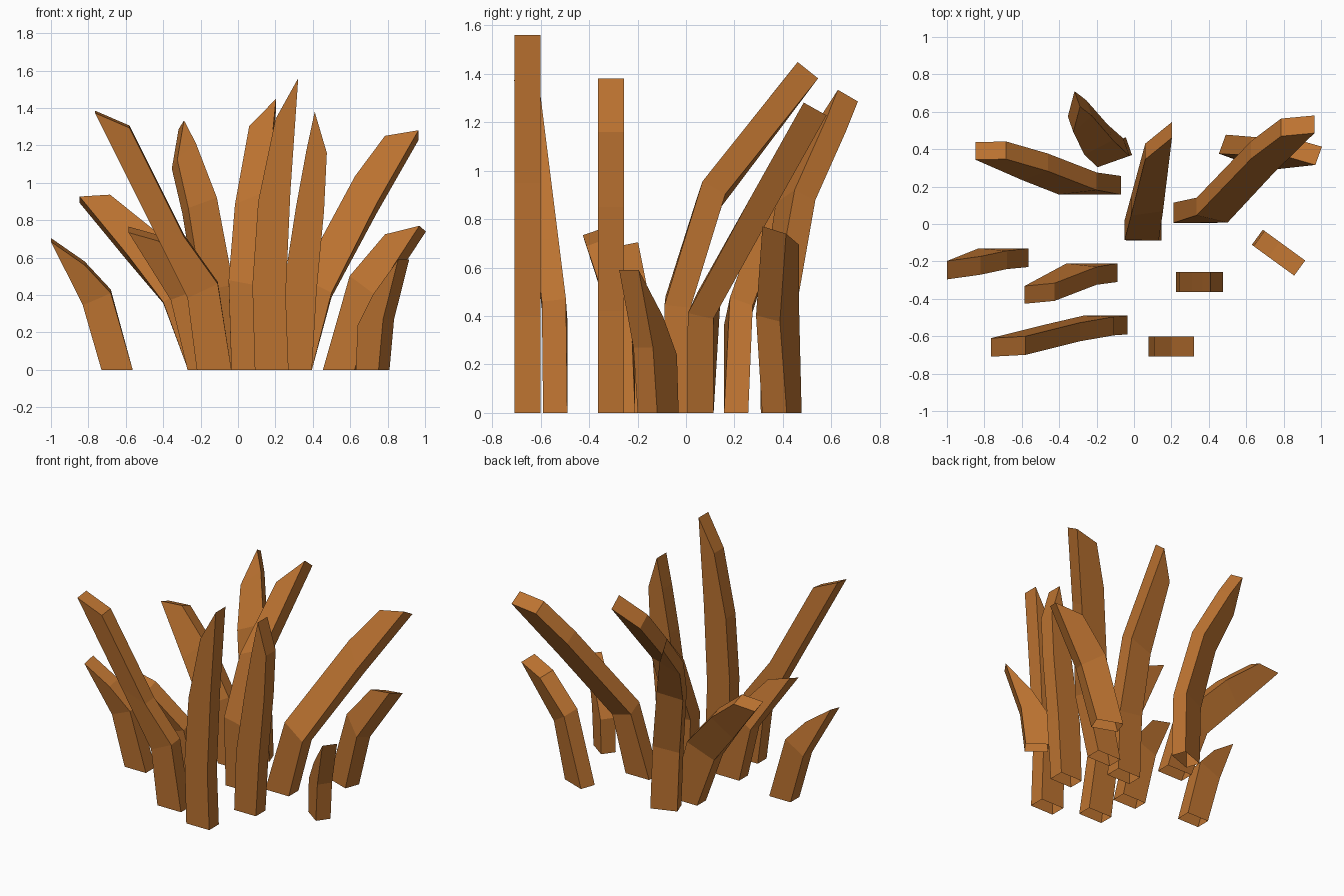
import bpy, bmesh, math
from mathutils import Vector, Matrix

if "Cube" in bpy.data.objects:
    bpy.data.objects.remove(bpy.data.objects["Cube"])

bark = bpy.data.materials.new("warm_brown")
bark.diffuse_color = (0.50, 0.17, 0.03, 1)
bark.use_nodes = True
bark.node_tree.nodes["Principled BSDF"].inputs["Base Color"].default_value = bark.diffuse_color


def lean(z, bends):
    """Sideways offset at height z; each bend (height, slope) adds slope above it."""
    return sum(k * max(0.0, z - h) for h, k in bends)


def blade(name, origin, inner, outer, bends=(), turn=0, thick=0.108):
    """Curved plank: inner and outer edges as (x, z) points, outer ends at the tip."""
    bm = bmesh.new()
    rot = Matrix.Rotation(math.radians(turn), 3, 'Z')
    base = Vector((origin[0], origin[1], 0))

    def pair(x, z):
        a = 0.0
        if z > 0:
            a = math.atan((lean(z + .06, bends) - lean(z - .06, bends)) / .12)
        mid = Vector((x, lean(z, bends), z))
        d = Vector((0, math.cos(a), -math.sin(a))) * thick / 2
        return [bm.verts.new(base + rot @ (mid + s * d)) for s in (-1, 1)]

    q = [pair(*p) for p in inner]
    p = [pair(*c) for c in outer]
    loop = q + p[::-1]
    # narrow side walls and slanted end; the foot stays open
    for a, b in zip(loop, loop[1:]):
        bm.faces.new((a[0], b[0], b[1], a[1]))
    # broad front and back, one piece per segment
    n = len(p)
    q += [p[-1]] * (n - len(q))
    for i in range(n - 1):
        for s in (0, 1):
            vs = [q[i][s], q[i + 1][s], p[i + 1][s], p[i][s]]
            bm.faces.new(list(dict.fromkeys(vs)))
    bmesh.ops.recalc_face_normals(bm, faces=bm.faces)
    me = bpy.data.meshes.new(name)
    bm.to_mesh(me)
    bm.free()
    me.materials.append(bark)
    ob = bpy.data.objects.new(name, me)
    bpy.context.collection.objects.link(ob)


# right side
blade("tall_right_blade", (0, .06),
      [(.21, 0), (.335, .47), (.626, 1.01), (.786, 1.225)],
      [(.395, 0), (.50, .40), (.745, .87), (.965, 1.255)], [(.41, .56)])
blade("short_back_right_blade", (.557, .396),
      [(-.09, 0), (.047, .487), (.225, .71)],
      [(.09, 0), (.20, .39), (.415, .755)], [(.35, .29)], turn=-20)
blade("small_right_blade", (.72, -.115),
      [(-.075, 0), (-.063, .24), (.036, .40)],
      [(.075, 0), (.105, .27), (.205, .59)], turn=-36, thick=.1)

# middle
blade("centre_blade", (0, -.035),
      [(-.035, 0), (-.05, .47), (-.016, .87), (.06, 1.27)],
      [(.147, 0), (.132, .44), (.155, .93), (.203, 1.415)], [(.46, .32), (.93, .48)])
blade("back_blade", (-.112, .386),
      [(.09, 0), (.075, .45), (.02, .90), (-.043, 1.19)],
      [(-.09, 0), (-.105, .42), (-.15, .85), (-.165, 1.10), (-.086, 1.31)],
      [(.45, .21), (.87, .34)], turn=19.5, thick=.1)
blade("tall_front_blade", (0, -.655),
      [(.09, 0), (.077, .45), (.108, .90), (.2, 1.34)],
      [(.27, 0), (.255, .40), (.28, .95), (.322, 1.56)])
blade("front_right_blade", (0, -.31),
      [(.225, 0), (.24, .42), (.31, .87), (.365, 1.17)],
      [(.395, 0), (.42, .42), (.46, .85), (.475, 1.16), (.41, 1.38)])

# left side
blade("back_left_blade", (0, .207),
      [(-.07, 0), (-.20, .46), (-.46, .74), (-.684, .92)],
      [(-.267, 0), (-.40, .36), (-.60, .61), (-.847, .91)], [(.40, .36)], thick=.1)
blade("far_left_blade", (0, -.18),
      [(-.563, 0), (-.68, .42), (-.82, .57)],
      [(-.73, 0), (-.83, .35), (-1, .695)], [(.36, -.2)], thick=.1)
blade("short_left_blade", (0, -.26),
      [(-.088, 0), (-.20, .45), (-.425, .705)],
      [(-.27, 0), (-.36, .38), (-.585, .75)], [(.40, -.34)], thick=.1)
blade("tall_left_blade", (0, -.54),
      [(-.035, 0), (-.108, .465), (-.29, .72), (-.58, 1.30)],
      [(-.22, 0), (-.27, .385), (-.47, .79), (-.765, 1.38)], [(.42, -.125)], thick=.1)
